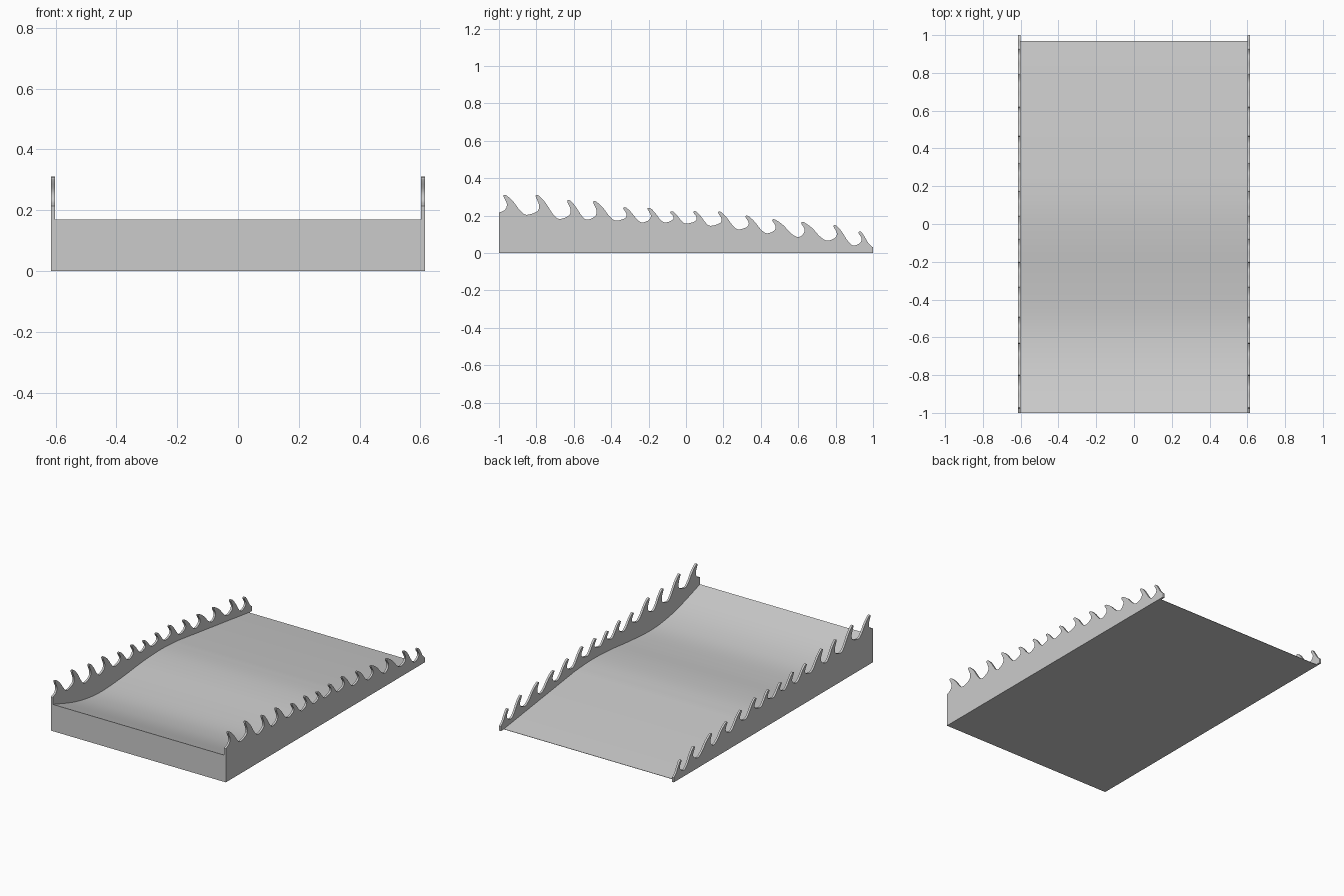
import bpy, bmesh, math
from mathutils import Vector

if "Cube" in bpy.data.objects:
    bpy.data.objects.remove(bpy.data.objects["Cube"])


def spline(pts, steps):
    """Catmull-Rom curve through 2D points."""
    p = [Vector(q) for q in pts]
    p = [2 * p[0] - p[1]] + p + [2 * p[-1] - p[-2]]
    out = []
    for i in range(1, len(p) - 2):
        a, b, c, d = p[i - 1:i + 3]
        for s in range(steps):
            t = s / steps
            out.append(0.5 * (2 * b + (c - a) * t + (2 * a - 5 * b + 4 * c - d) * t**2
                              + (3 * b - a - 3 * c + d) * t**3))
    return out + [p[-2]]


def extrude_profile(name, profile, x0, x1):
    """Solid from a closed y-z outline, extruded along x."""
    bm = bmesh.new()
    face = bm.faces.new([bm.verts.new((x0, q[0], q[1])) for q in profile])
    res = bmesh.ops.extrude_face_region(bm, geom=[face])
    verts = [v for v in res["geom"] if isinstance(v, bmesh.types.BMVert)]
    bmesh.ops.translate(bm, verts=verts, vec=(x1 - x0, 0, 0))
    if face not in bm.faces[:]:
        bm.faces.new([v for v in bm.verts if v not in verts])
    bmesh.ops.recalc_face_normals(bm, faces=bm.faces[:])
    bmesh.ops.triangulate(bm, faces=[f for f in bm.faces if len(f.verts) > 4])
    mesh = bpy.data.meshes.new(name)
    bm.to_mesh(mesh)
    bm.free()
    ob = bpy.data.objects.new(name, mesh)
    bpy.context.collection.objects.link(ob)
    bpy.ops.object.select_all(action='DESELECT')
    ob.select_set(True)
    bpy.context.view_layer.objects.active = ob
    bpy.ops.object.shade_smooth_by_angle(angle=math.radians(30))
    return ob


INNER, OUTER = 0.602, 0.615

# Sliding bed: dips, swells, then runs straight down to the back edge
bed = spline([(-1, .17), (-.8, .107), (-.65, .076), (-.5, .065), (-.3, .077),
              (-.1, .097), (.08, .105), (.25, .097)], 4)
extrude_profile("ramp_bed", [(-1, 0)] + bed + [(.97, .002), (.97, 0)], -INNER, INNER)

# Wave crests and the troughs in front of each of them
tips = [(-.975, .31), (-.803, .31), (-.634, .283), (-.495, .277), (-.335, .245),
        (-.205, .242), (-.084, .224), (.04, .224), (.172, .222), (.318, .2),
        (.462, .181), (.617, .166), (.789, .149), (.922, .115)]
troughs = [(-1, .215), (-.853, .204), (-.678, .182), (-.53, .178), (-.375, .173),
           (-.235, .163), (-.113, .163), (0, .157), (.13, .145), (.28, .126),
           (.432, .105), (.598, .085), (.755, .066), (.895, .04), (1, .03)]

wave = []
for i, (ty, tz) in enumerate(tips):
    (vy, vz), (ny, nz) = troughs[i], troughs[i + 1]
    h, w, drop = tz - vz, ny - ty, tz - nz
    wave += [(vy, vz),
             (ty + .008, vz + .18 * h),
             (ty + .017, vz + .5 * h),
             (ty - .001, tz - .006),
             (ty + .014, tz - .002),
             (ty + .42 * w, tz - .33 * drop),
             (ty + .72 * w, tz - .78 * drop)]
wave.append(troughs[-1])

# Side panels with the wavy top edge
outline = [(-1, 0)] + spline(wave, 4) + [(1, 0)]
for side, name in ((1, "side_panel_right"), (-1, "side_panel_left")):
    extrude_profile(name, outline, side * INNER, side * OUTER)
